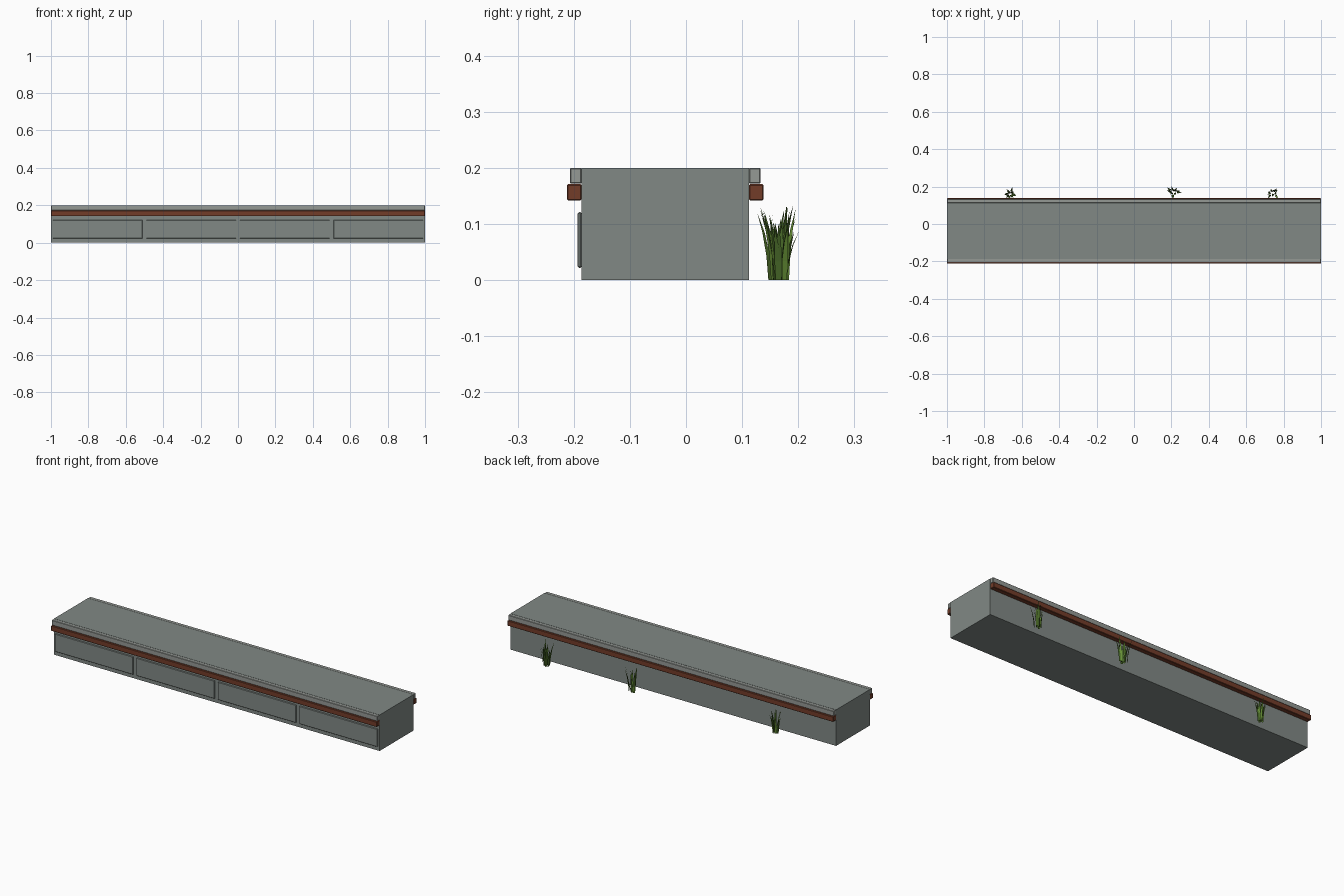
import bpy, bmesh, math, random
from mathutils import Vector

if "Cube" in bpy.data.objects:
    bpy.data.objects.remove(bpy.data.objects["Cube"])

random.seed(7)


def material(name, rgb):
    m = bpy.data.materials.new(name)
    m.diffuse_color = (*rgb, 1)
    m.use_nodes = True
    m.node_tree.nodes["Principled BSDF"].inputs["Base Color"].default_value = m.diffuse_color
    return m


STONE = material("stone", (0.22, 0.25, 0.235))
PALE_STONE = material("pale_stone", (0.30, 0.32, 0.30))
RUST = material("rust", (0.17, 0.045, 0.022))
GREENS = [material("dark_grass", (0.06, 0.13, 0.02)),
          material("light_grass", (0.13, 0.27, 0.035))]


def box(name, x, y, z, mat, bevel=0.0):
    """Box from (min, max) ranges, with optional small edge bevel."""
    lo, hi = Vector((x[0], y[0], z[0])), Vector((x[1], y[1], z[1]))
    bm = bmesh.new()
    bmesh.ops.create_cube(bm, size=1)
    bmesh.ops.scale(bm, vec=hi - lo, verts=bm.verts)
    bmesh.ops.translate(bm, vec=(lo + hi) / 2, verts=bm.verts)
    me = bpy.data.meshes.new(name)
    bm.to_mesh(me)
    bm.free()
    me.materials.append(mat)
    ob = bpy.data.objects.new(name, me)
    bpy.context.collection.objects.link(ob)
    if bevel:
        mod = ob.modifiers.new("soft_edges", 'BEVEL')
        mod.width = bevel
        mod.segments = 1
    return ob


# Solid wall core
FRONT, BACK = -0.186, 0.112
box("wall_core", (-1, 1), (FRONT, BACK), (0, 0.2), STONE)

# Coping lips and rust-coloured bands along both long sides
for side, wall, out in (("front", FRONT, -1), ("back", BACK, 1)):
    for part, reach, z, mat in (("coping", 0.021, (0.172, 0.2), PALE_STONE),
                                ("band", 0.026, (0.142, 0.171), RUST)):
        y = sorted((wall, wall + out * reach))
        box(f"{side}_{part}", (-1, 1), y, z, mat, 0.002)

# Four shallow panels on the front
for i in range(4):
    cx = -0.75 + 0.5 * i
    box(f"front_panel_{i + 1}", (cx - 0.24, cx + 0.24), (-0.193, FRONT),
        (0.022, 0.121), STONE, 0.002)


def blade(bm, base, angle, lean, height, width, mat):
    """Curved strip that tapers to a point."""
    out = Vector((math.cos(angle), math.sin(angle), 0))
    turn = angle + math.pi / 2 + random.uniform(-0.5, 0.5)
    across = Vector((math.cos(turn), math.sin(turn), 0))
    rows, faces = [], []
    for t, w in ((0, 0.8), (0.35, 1), (0.7, 0.65)):
        c = base + out * lean * t * t + Vector((0, 0, height * t))
        rows.append([bm.verts.new(c + s * across * width * w / 2) for s in (-1, 1)])
    tip = bm.verts.new(base + out * lean + Vector((0, 0, height)))
    for a, b in zip(rows, rows[1:]):
        faces.append(bm.faces.new((a[0], a[1], b[1], b[0])))
    faces.append(bm.faces.new((rows[-1][0], rows[-1][1], tip)))
    for f in faces:
        f.material_index = mat


# Grass tufts growing at the foot of the back
for n, (x, y) in enumerate(((-0.66, 0.160), (0.21, 0.170), (0.745, 0.168))):
    bm = bmesh.new()
    for k in range(13):
        a = k * 2 * math.pi / 13 + random.uniform(-0.2, 0.2)
        r = random.uniform(0.004, 0.018)
        base = Vector((x + r * 1.3 * math.cos(a), y + r * math.sin(a), 0))
        lean = random.uniform(0.008, 0.026)
        blade(bm, base, a, lean, random.uniform(0.085, 0.134), 0.012, k % 2)
    me = bpy.data.meshes.new("grass_tuft")
    bm.to_mesh(me)
    bm.free()
    for g in GREENS:
        me.materials.append(g)
    tuft = bpy.data.objects.new(f"grass_tuft_{n + 1}", me)
    bpy.context.collection.objects.link(tuft)
